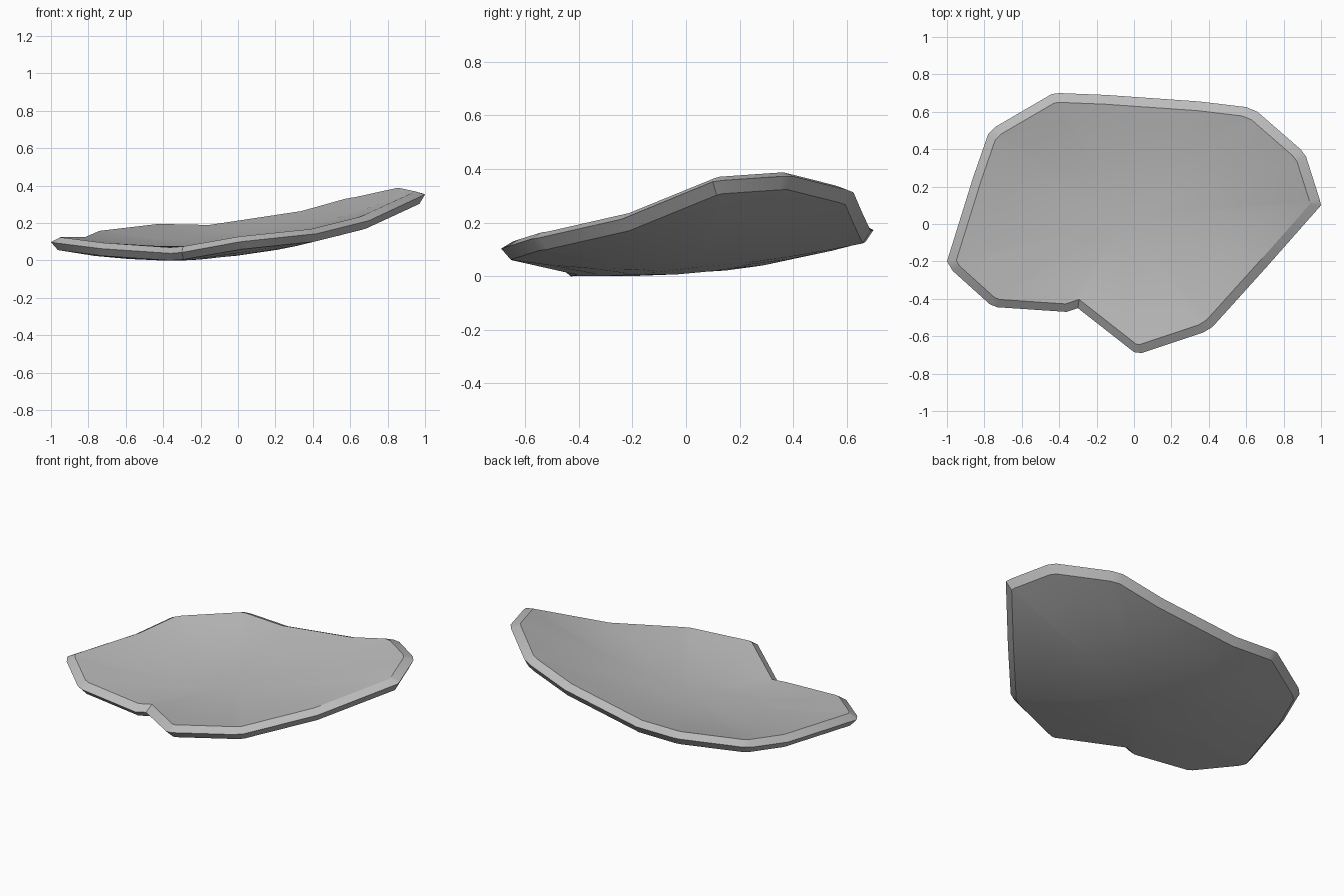
import bpy
import bmesh
from mathutils import Vector

cube = bpy.data.objects.get("Cube")
if cube:
    bpy.data.objects.remove(cube)

CURVE = 0.163           # bowl curvature
LOW = Vector((-0.4, -0.22))   # lowest point of the bowl
HALF = 0.035            # half the thickness
INSET = 0.04            # width of the bevelled rim
MIDDLE = Vector((-0.03, 0.04))

# Broken outline along the widest line of the rim: x, y, z
outline = [
    (-1, -.2, .1), (-.97, -.25, .095), (-.77, -.43, .07), (-.73, -.445, .065),
    (-.36, -.47, .04), (-.3, -.45, .045), (0, -.685, .1), (.04, -.69, .105),
    (.37, -.58, .14), (.42, -.55, .145), (.7, -.24, .215), (1, .1, .355),
    (.99, .14, .36), (.92, .36, .375), (.89, .4, .375), (.66, .6, .325),
    (.6, .625, .315), (.35, .655, .245), (-.15, .69, .17), (-.4, .7, .175),
    (-.44, .695, .175), (-.74, .52, .14), (-.78, .48, .135), (-.86, .25, .1)]
rim = [Vector(p) for p in outline]
count = len(rim)


def bowl(p):
    """Height of the middle surface of the curved plate."""
    return CURVE * (p - LOW).length_squared + HALF + 0.002


def normal(p):
    d = (p - LOW) * (-2 * CURVE)
    return Vector((d.x, d.y, 1)).normalized()


def inset_point(i):
    """Mitred point inside the outline."""
    a, b, c = (rim[(i + k) % count].xy for k in (-1, 0, 1))
    n1 = Vector((a.y - b.y, b.x - a.x)).normalized()
    n2 = Vector((b.y - c.y, c.x - b.x)).normalized()
    return b + (n1 + n2) * INSET / (1 + n1.dot(n2))


bm = bmesh.new()
rim_verts = [bm.verts.new(p) for p in rim]
inner = [inset_point(i) for i in range(count)]


def bridge(first, second, side):
    for i in range(count):
        j = (i + 1) % count
        quad = [first[i], first[j], second[j], second[i]]
        bm.faces.new(quad if side > 0 else quad[::-1])


# Bevelled rim and dished face, once above and once below
for side in (1, -1):
    previous = rim_verts
    for t in (1, 0.8, 0.55, 0.3):
        ring = []
        for p, edge in zip(inner, rim):
            q = MIDDLE.lerp(p, t)
            z = bowl(q) + (edge.z - bowl(edge.xy)) * t ** 3
            ring.append(bm.verts.new(Vector((q.x, q.y, z)) + normal(q) * HALF * side))
        bridge(previous, ring, side)
        previous = ring
    tip = Vector((MIDDLE.x, MIDDLE.y, bowl(MIDDLE))) + normal(MIDDLE) * HALF * side
    centre = bm.verts.new(tip)
    for i in range(count):
        tri = [previous[i], previous[(i + 1) % count], centre]
        bm.faces.new(tri if side > 0 else tri[::-1])

# Stand the plate on the ground
lowest = min(v.co.z for v in bm.verts)
for v in bm.verts:
    v.co.z -= lowest

mesh = bpy.data.meshes.new("curved_shard")
bm.to_mesh(mesh)
bm.free()
shard = bpy.data.objects.new("curved_shard", mesh)
bpy.context.collection.objects.link(shard)

# Plain grey
grey = bpy.data.materials.new("plain_grey")
grey.use_nodes = True
colour = (0.5, 0.5, 0.5, 1)
grey.diffuse_color = colour
grey.node_tree.nodes["Principled BSDF"].inputs["Base Color"].default_value = colour
mesh.materials.append(grey)

bpy.ops.object.select_all(action="DESELECT")
shard.select_set(True)
bpy.context.view_layer.objects.active = shard
bpy.ops.object.shade_smooth_by_angle(angle=0.5)
